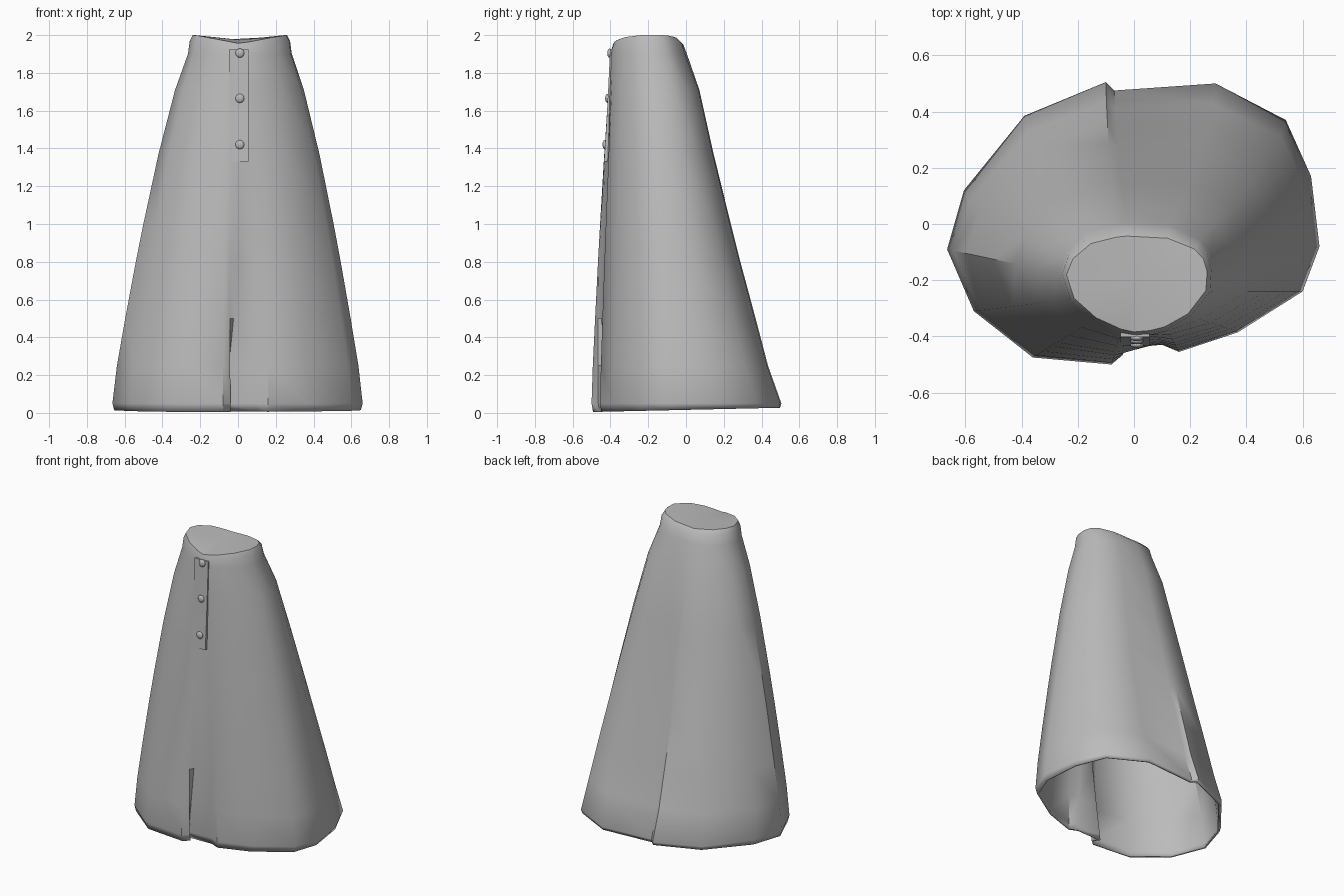
import bpy, bmesh, math
from mathutils import Vector

if "Cube" in bpy.data.objects:
    bpy.data.objects.remove(bpy.data.objects["Cube"])

fabric = bpy.data.materials.new("grey fabric")
fabric.use_nodes = True
GREY = (0.5, 0.5, 0.5, 1)
fabric.diffuse_color = GREY
fabric.node_tree.nodes["Principled BSDF"].inputs["Base Color"].default_value = GREY


def finish(name, bm, angle):
    bmesh.ops.recalc_face_normals(bm, faces=bm.faces)
    mesh = bpy.data.meshes.new(name)
    bm.to_mesh(mesh)
    bm.free()
    obj = bpy.data.objects.new(name, mesh)
    bpy.context.collection.objects.link(obj)
    mesh.materials.append(fabric)
    bpy.ops.object.select_all(action='DESELECT')
    obj.select_set(True)
    bpy.context.view_layer.objects.active = obj
    bpy.ops.object.shade_smooth_by_angle(angle=math.radians(angle))
    return obj


# Matching outlines of hem and waist, counter-clockwise from the front right
HEM = [(-.57, -.31), (-.36, -.475), (-.08, -.50), (-.04, -.465), (-.07, -.435), (.10, -.43),
       (.16, -.455), (.37, -.385), (.60, -.24), (.66, -.08), (.63, .17), (.54, .37),
       (.29, .50), (-.07, .475), (-.10, .505), (-.39, .385), (-.605, .12), (-.665, -.09)]
WAIST = [(-.235, -.27), (-.15, -.345), (-.05, -.39), (-.025, -.395), (.0, -.40), (.06, -.395),
         (.12, -.38), (.21, -.33), (.28, -.24), (.285, -.16), (.27, -.10), (.235, -.055),
         (.13, -.005), (-.03, .005), (-.07, .0), (-.17, -.03), (-.24, -.10), (-.265, -.175)]
# Where the two front fold points lie while the fold is closed
CLOSED = {3: (-.05, -.49), 4: (.0, -.47)}
# Height, flare of front and sides, flare of back
LEVELS = [(1.90, 0, 0), (1.71, .17, .14), (1.37, .39, .29), (1.0, .59, .47), (.80, .69, .57),
          (.50, .83, .73), (.25, .94, .86), (.05, 1, 1)]


def ring_point(i, z, flare, back_flare):
    hem, waist = Vector(HEM[i]), Vector(WAIST[i])
    if i in CLOSED:
        hem = Vector(CLOSED[i]).lerp(hem, max(0, (.8 - z) / .75))
    t = back_flare if HEM[i][1] > 0 else flare
    return (waist.x + (hem.x - waist.x) * flare, waist.y + (hem.y - waist.y) * t, z)


def rim_point(x, y, inset, drop):
    # Waist edge: highest at the sides, dipping in a V at front and back
    cx, cy = .01, -.20
    shrink_y = 1 - inset * (2.6 if y > cy else .9)
    dip = (.025 if y > cy else .045) * max(0, 1 - abs(x - cx) / .26)
    return (cx + (x - cx) * (1 - inset), cy + (y - cy) * shrink_y, 2.0 - dip - drop)


# Skirt body
count = range(len(HEM))
rings = [[rim_point(*WAIST[i], .09, 0) for i in count],
         [rim_point(*WAIST[i], .035, .03) for i in count]]
rings += [[ring_point(i, *level) for i in count] for level in LEVELS]
rings.append([(x * .985, y * .985, .016 + .022 * y) for x, y in HEM])

bm = bmesh.new()
loops = [[bm.verts.new(p) for p in ring] for ring in rings]
for a, b in zip(loops, loops[1:]):
    for i in count:
        j = (i + 1) % len(HEM)
        bm.faces.new((a[i], a[j], b[j], b[i]))
# Closed waist top
centre = bm.verts.new((.01, -.2, 1.975))
for i in count:
    bm.faces.new((loops[0][i], loops[0][(i + 1) % len(HEM)], centre))
skirt = finish("skirt_body", bm, 40)
thick = skirt.modifiers.new("cloth thickness", 'SOLIDIFY')
thick.thickness = .014
thick.offset = -1

# Button placket following the front slope
bm = bmesh.new()
strips = [[bm.verts.new((x, y + d, z)) for x, d in ((-.048, .03), (-.048, .002), (.055, .002), (.055, .03))]
          for z, y in ((1.925, -.404), (1.71, -.414), (1.52, -.424), (1.33, -.436))]
for a, b in zip(strips, strips[1:]):
    for i in range(4):
        bm.faces.new((a[i], a[(i + 1) % 4], b[(i + 1) % 4], b[i]))
bm.faces.new(strips[0])
bm.faces.new(strips[-1])
finish("button_placket", bm, 30)

# Buttons
for n, (z, y) in enumerate(((1.905, -.405), (1.665, -.416), (1.42, -.430))):
    bm = bmesh.new()
    bmesh.ops.create_uvsphere(bm, u_segments=14, v_segments=8, radius=.024)
    for v in bm.verts:
        v.co = Vector((v.co.x + .01, v.co.y * .5 + y, v.co.z + z))
    finish(f"button_{n + 1}", bm, 60)
